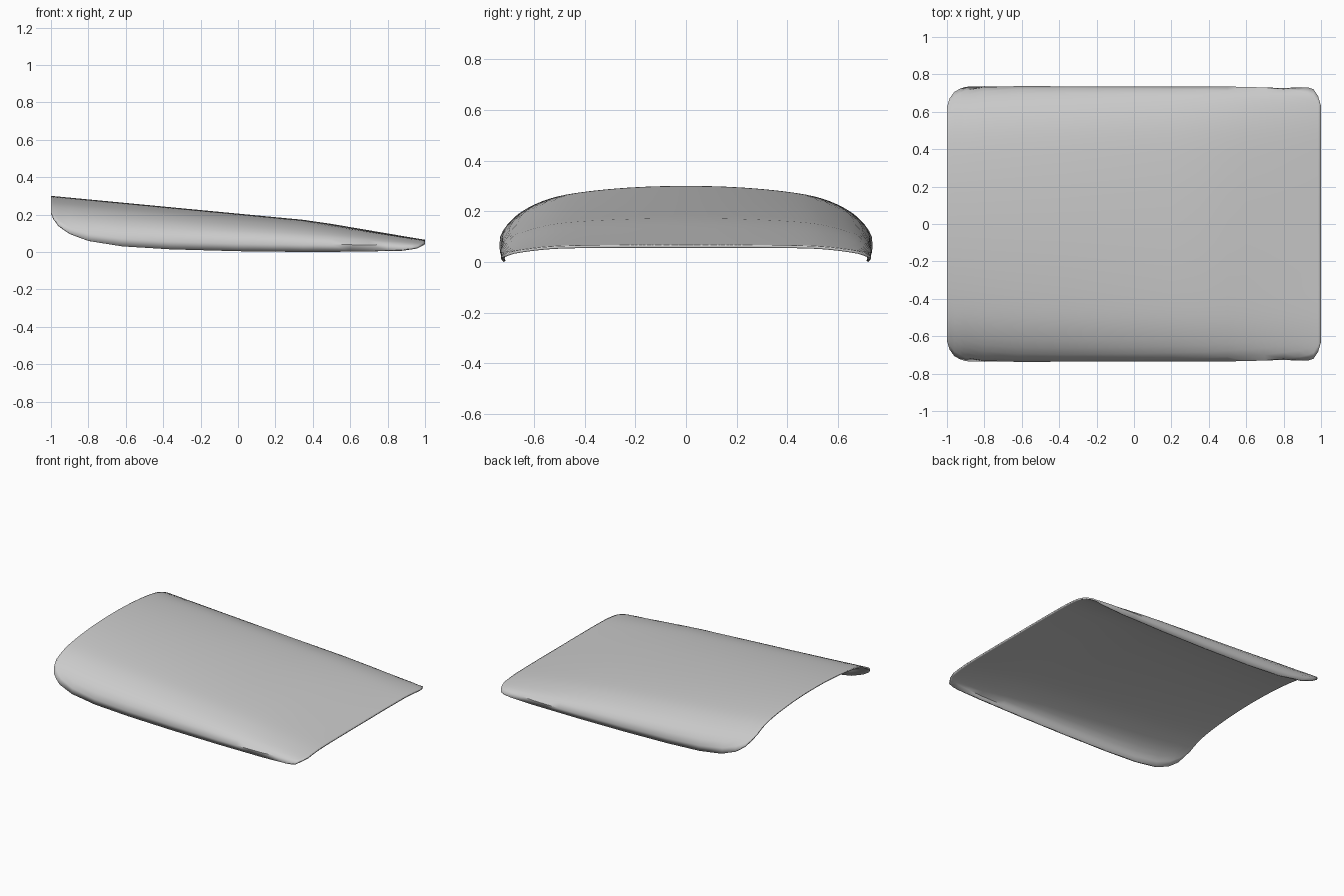
import bpy, bmesh, math
from mathutils import Vector

cube = bpy.data.objects.get("Cube")
if cube:
    bpy.data.objects.remove(cube, do_unlink=True)

grey = bpy.data.materials.new("light_grey")
grey.use_nodes = True
grey.diffuse_color = (0.6, 0.6, 0.6, 1)
grey.node_tree.nodes["Principled BSDF"].inputs["Base Color"].default_value = (0.6, 0.6, 0.6, 1)

# Half cross-sections (y, z) at the high and the low end
HIGH = [(0, .30), (.27, .29), (.5, .26), (.63, .21), (.7, .155), (.735, .10), (.735, .05), (.722, 0)]
LOW = [(0, .065), (.27, .065), (.5, .062), (.63, .05), (.7, .035), (.73, .018), (.73, .009), (.722, 0)]
# Ridge height and lower rim height along x
RIDGE = [(-1, .30), (.4, .167), (1, .065)]
RIM = [(-1, .213), (-.985, .18), (-.96, .145), (-.9, .10), (-.8, .06), (-.62, .03),
       (-.36, .014), (0, .004), (.35, 0), (.7, .002), (.88, .012), (.96, .028), (1, .05)]
ROWS = 20


def lookup(table, x):
    for (a, p), (b, q) in zip(table, table[1:]):
        if x <= b:
            return p + (q - p) * (x - a) / (b - a)
    return table[-1][1]


def smooth_path(pts, steps=6):
    """Catmull-Rom path, mirrored at the ridge so it stays level there."""
    first = Vector((-pts[1].x, pts[1].y))
    ext = [first] + pts + [pts[-1] * 2 - pts[-2]]
    out = []
    for a, b, c, d in zip(ext, ext[1:], ext[2:], ext[3:]):
        for i in range(steps):
            t = i / steps
            out.append(0.5 * (2 * b + (c - a) * t + (2 * a - 5 * b + 4 * c - d) * t ** 2
                              + (3 * b - a - 3 * c + d) * t ** 3))
    return out + [pts[-1]]


def section(x):
    """Cross-section at x, cut at the rim and divided evenly by length."""
    t = (lookup(RIDGE, x) - LOW[0][1]) / (HIGH[0][1] - LOW[0][1])
    path = smooth_path([Vector(l).lerp(Vector(h), t) for l, h in zip(LOW, HIGH)])
    rim = lookup(RIM, x)
    cut = [path[0]]
    for p, q in zip(path, path[1:]):
        if q.y <= rim and p.y > q.y:
            cut.append(p.lerp(q, (p.y - rim) / (p.y - q.y)))
            break
        cut.append(q)
    dist = [0]
    for p, q in zip(cut, cut[1:]):
        dist.append(dist[-1] + (q - p).length)
    ys = list(zip(dist, [p.x for p in cut]))
    zs = list(zip(dist, [p.y for p in cut]))
    return [(x, lookup(ys, dist[-1] * i / ROWS), lookup(zs, dist[-1] * i / ROWS))
            for i in range(ROWS + 1)]


# Half of the curved cover
stations = sorted({x for x, _ in RIM} | {-.99, -.93, -.2, .2, .5, .6, .8, .93, .985})
bm = bmesh.new()
grid = [[bm.verts.new(co) for co in section(x)] for x in stations]
for s, e in zip(grid, grid[1:]):
    for i in range(ROWS):
        bm.faces.new((s[i], e[i], e[i + 1], s[i + 1]))
mesh = bpy.data.meshes.new("curved_cover")
bm.to_mesh(mesh)
bm.free()
mesh.materials.append(grey)
cover = bpy.data.objects.new("curved_cover", mesh)
bpy.context.collection.objects.link(cover)

# Other half and thin shell wall
mirror = cover.modifiers.new("mirror", 'MIRROR')
mirror.use_axis = (False, True, False)
mirror.use_clip = True
wall = cover.modifiers.new("wall", 'SOLIDIFY')
wall.thickness = 0.01
wall.offset = -1

bpy.ops.object.select_all(action='DESELECT')
cover.select_set(True)
bpy.context.view_layer.objects.active = cover
bpy.ops.object.shade_smooth_by_angle(angle=math.radians(50))
